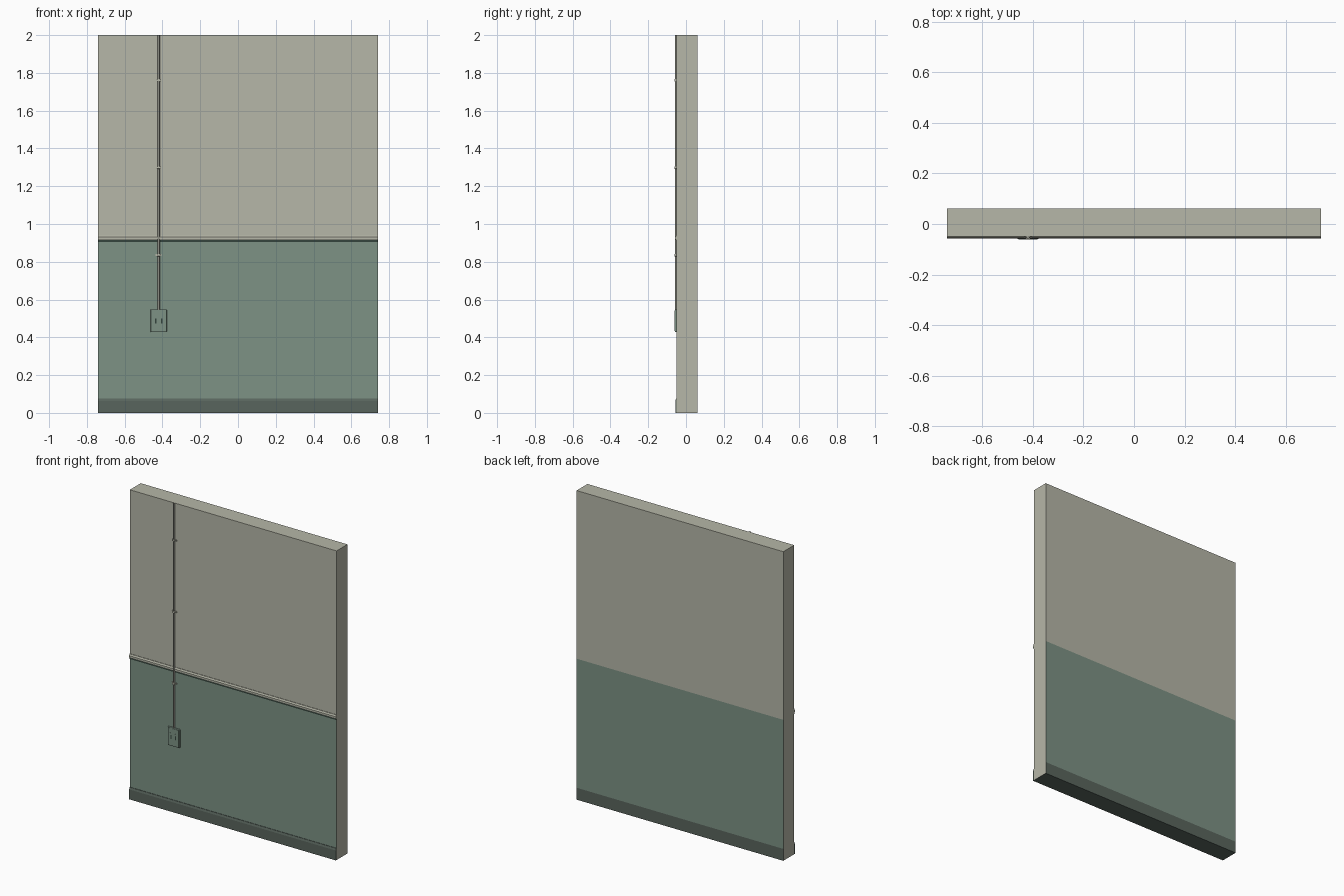
import bpy, bmesh, math

if "Cube" in bpy.data.objects:
    bpy.data.objects.remove(bpy.data.objects["Cube"])


def material(name, r, g, b):
    # sRGB 0-255 to linear
    m = bpy.data.materials.new(name)
    lin = [((c / 255 + 0.055) / 1.055) ** 2.4 for c in (r, g, b)]
    m.diffuse_color = (*lin, 1)
    m.use_nodes = True
    m.node_tree.nodes["Principled BSDF"].inputs["Base Color"].default_value = m.diffuse_color
    return m


BEIGE = material("beige paint", 182, 183, 168)
GREEN = material("green paint", 125, 146, 133)
SKIRT = material("dark green skirting paint", 89, 101, 93)
STRIPE = material("deep green stripe", 52, 68, 60)
GREY = material("grey conduit", 140, 141, 131)

HALF = 0.74      # half width of the wall
FACE = -0.049    # front surface of the wall
BACK = 0.062


def finish(name, bm, *mats):
    bmesh.ops.recalc_face_normals(bm, faces=bm.faces[:])
    me = bpy.data.meshes.new(name)
    bm.to_mesh(me)
    bm.free()
    for m in mats:
        me.materials.append(m)
    ob = bpy.data.objects.new(name, me)
    bpy.context.collection.objects.link(ob)
    return ob


def box_bm(x0, x1, y0, y1, z0, z1):
    bm = bmesh.new()
    bmesh.ops.create_cube(bm, size=1)
    for v in bm.verts:
        v.co.x = x1 if v.co.x > 0 else x0
        v.co.y = y1 if v.co.y > 0 else y0
        v.co.z = z1 if v.co.z > 0 else z0
    return bm


def box(name, mat, dims, bevel=0):
    ob = finish(name, box_bm(*dims), mat)
    if bevel:
        mod = ob.modifiers.new("bevel", "BEVEL")
        mod.width = bevel
        mod.segments = 2
    return ob


def moulding(name, mat, profile):
    # (y, z) profile run along the full width of the wall
    bm = bmesh.new()
    face = bm.faces.new([bm.verts.new((-HALF, y, z)) for y, z in profile])
    ext = bmesh.ops.extrude_face_region(bm, geom=[face])
    for v in ext["geom"]:
        if isinstance(v, bmesh.types.BMVert):
            v.co.x = HALF
    # the extrude leaves the source cap or removes it: close either way
    bmesh.ops.holes_fill(bm, edges=[e for e in bm.edges if e.is_boundary], sides=0)
    return finish(name, bm, mat)


# wall slab, painted in bands on the front and back, beige on the ends
bm = box_bm(-HALF, HALF, FACE, BACK, 0, 2)
for z in (0.077, 0.912):
    bmesh.ops.bisect_plane(bm, geom=bm.verts[:] + bm.edges[:] + bm.faces[:],
                           plane_co=(0, 0, z), plane_no=(0, 0, 1))
bm.normal_update()
for f in bm.faces:
    z = f.calc_center_median().z
    if abs(f.normal.x) > 0.5 or z > 0.912:
        f.material_index = 0
    else:
        f.material_index = 2 if z < 0.077 else 1
finish("wall", bm, BEIGE, GREEN, SKIRT)

# skirting board with sloped top
moulding("skirting_board", SKIRT,
         [(FACE, 0), (-0.056, 0), (-0.056, 0.064), (-0.052, 0.077), (FACE, 0.077)])

# dado rail and the painted stripe below it
moulding("dado_rail", BEIGE,
         [(FACE, 0.915), (-0.054, 0.915), (-0.057, 0.920), (-0.057, 0.930),
          (-0.053, 0.935), (-0.052, 0.940), (FACE, 0.940)])
moulding("dado_stripe", STRIPE,
         [(FACE, 0.906), (-0.051, 0.906), (-0.051, 0.915), (FACE, 0.915)])

# vertical conduit
CX = -0.42
bm = bmesh.new()
bmesh.ops.create_cone(bm, cap_ends=True, segments=12, radius1=0.006,
                      radius2=0.006, depth=2 - 0.54)
bmesh.ops.translate(bm, verts=bm.verts[:], vec=(CX, -0.0535, 1.27))
for f in bm.faces:
    f.smooth = len(f.verts) == 4
pipe = finish("conduit", bm, GREY)

# conduit clips: saddle and two-sided foot
for i in range(3):
    z = 0.835 + i * 0.463
    box(f"clip_saddle_{i + 1}", BEIGE,
        (CX - 0.009, CX + 0.009, -0.061, FACE, z - 0.006, z + 0.006), 0.002)
    box(f"clip_foot_{i + 1}", BEIGE,
        (CX - 0.016, CX + 0.016, -0.052, FACE, z - 0.005, z + 0.005))

# outlet box with faceplate and twin slotted sockets
box("outlet_box", GREEN, (CX - 0.043, CX + 0.043, -0.0595, FACE, 0.427, 0.548), 0.004)
box("outlet_plate", GREEN, (CX - 0.038, CX + 0.038, -0.0608, -0.059, 0.433, 0.542))
for side in (-1, 1):
    x = CX + side * 0.016
    box("socket_panel", GREEN, (x - 0.011, x + 0.011, -0.0615, -0.0605, 0.462, 0.512))
    box("socket_slot", STRIPE, (x - 0.0035, x + 0.0035, -0.062, -0.0612, 0.474, 0.500))
